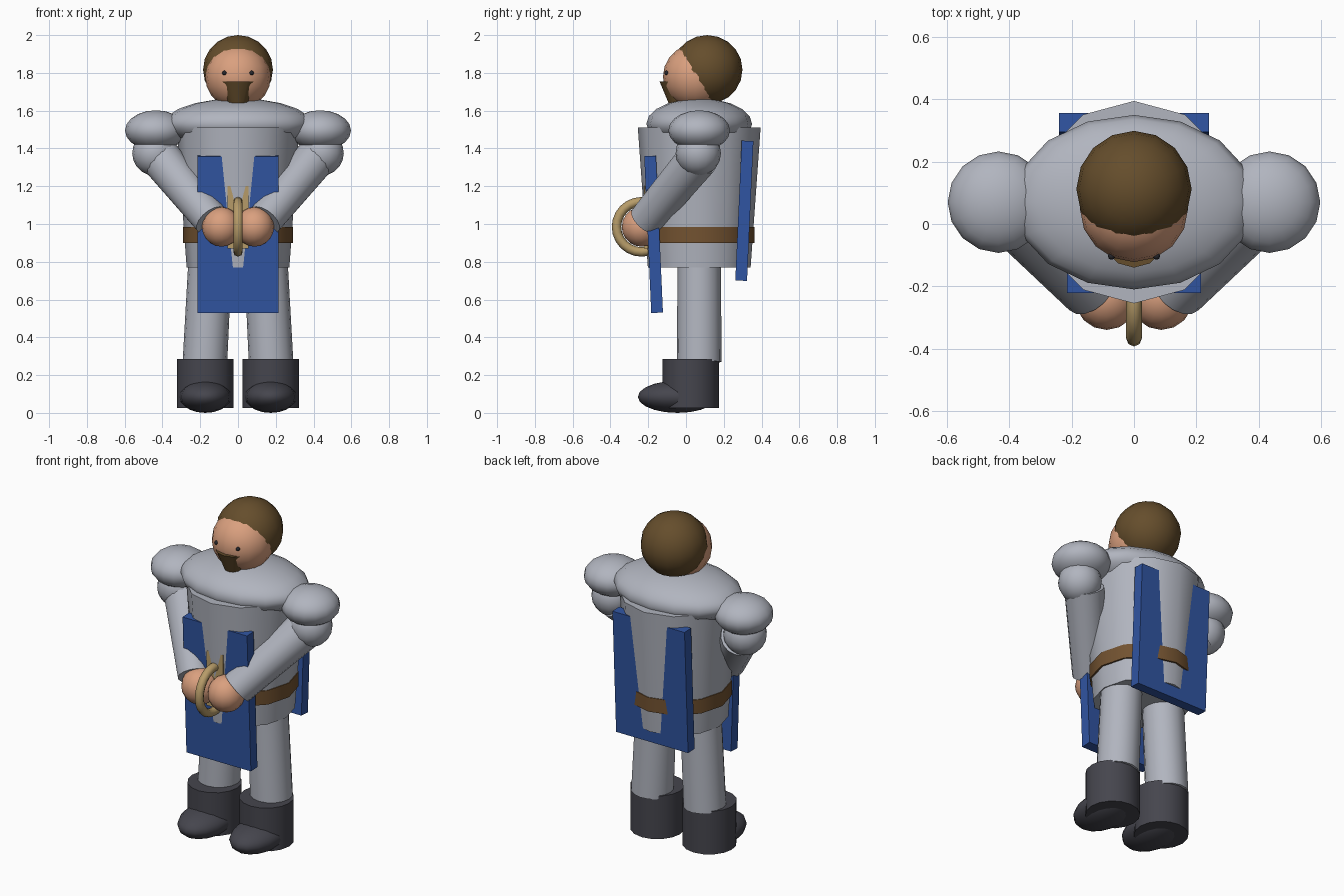
import bpy, math
from mathutils import Vector

if "Cube" in bpy.data.objects:
    bpy.data.objects.remove(bpy.data.objects["Cube"], do_unlink=True)


def material(name, rgb):
    m = bpy.data.materials.new(name)
    m.use_nodes = True
    m.diffuse_color = (*rgb, 1)
    m.node_tree.nodes["Principled BSDF"].inputs["Base Color"].default_value = (*rgb, 1)
    return m


mail = material("mail grey", (0.44, 0.46, 0.52))
blue = material("tabard blue", (0.03, 0.09, 0.36))
skin = material("skin", (0.70, 0.35, 0.21))
hair_brown = material("hair brown", (0.13, 0.075, 0.025))
leather = material("belt leather", (0.17, 0.085, 0.03))
boot_dark = material("boot dark", (0.06, 0.06, 0.075))
brass = material("brass", (0.47, 0.33, 0.14))
eye_dark = material("eye dark", (0.02, 0.02, 0.025))


def finish(name, mat, smooth=True):
    ob = bpy.context.object
    ob.name = name
    ob.data.materials.append(mat)
    if smooth:
        bpy.ops.object.shade_smooth_by_angle(angle=math.radians(50))
    return ob


def ball(name, mat, centre, radii, segments=16, rings=10):
    bpy.ops.mesh.primitive_uv_sphere_add(segments=segments, ring_count=rings, location=centre)
    bpy.context.object.scale = radii
    return finish(name, mat)


def taper(name, mat, start, end, r1, r2, sides=16):
    a, b = Vector(start), Vector(end)
    bpy.ops.mesh.primitive_cone_add(vertices=sides, radius1=r1, radius2=r2,
                                    depth=(b - a).length, location=(a + b) / 2)
    bpy.context.object.rotation_euler = (b - a).to_track_quat("Z", "Y").to_euler()
    return finish(name, mat)


def panel(name, mat, bottom, top, width, thick):
    """Upright slab leaning in y, given by (y, z) of its two end centres."""
    (y1, z1), (y2, z2) = bottom, top
    bpy.ops.mesh.primitive_cube_add(size=1, location=(0, (y1 + y2) / 2, (z1 + z2) / 2))
    ob = bpy.context.object
    ob.scale = (width, thick, math.hypot(y2 - y1, z2 - z1))
    ob.rotation_euler.x = -math.atan2(y2 - y1, z2 - z1)
    return finish(name, mat, smooth=False)


# Torso, a twelve-sided taper with a corner at the front
BODY_Y = 0.07
torso = taper("torso", mail, (0, BODY_Y, 0.77), (0, BODY_Y, 1.51), 0.272, 0.325, 12)
bpy.ops.object.shade_smooth()
taper("belt", leather, (0, BODY_Y, 0.9), (0, BODY_Y, 0.985), 0.292, 0.292, 12)
ball("shoulder_yoke", mail, (0, BODY_Y, 1.53), (0.39, 0.28, 0.135))

# Tabard panels, with the torso corner showing through them
panel("tabard_front", blue, (-0.153, 0.53), (-0.19, 1.36), 0.43, 0.062)
panel("tabard_back", blue, (0.292, 0.70), (0.326, 1.44), 0.48, 0.062)
panel("belt_plate", brass, (-0.212, 0.87), (-0.212, 1.2), 0.11, 0.02)

# Head
ball("head", skin, (0, 0.05, 1.78), (0.174, 0.172, 0.172))
ball("hair", hair_brown, (0, 0.112, 1.817), (0.185, 0.187, 0.183))
taper("beard", hair_brown, (0, -0.04, 1.635), (0, -0.04, 1.755), 0.05, 0.1, 12)

# Limbs, one set per side
for side, s in (("left", 1), ("right", -1)):
    ball(side + "_eye", eye_dark, (s * 0.072, -0.103, 1.8), (0.012, 0.012, 0.012), 8, 6)
    ball(side + "_pauldron", mail, (s * 0.435, BODY_Y, 1.495), (0.163, 0.163, 0.107))
    ball(side + "_upper_arm", mail, (s * 0.44, 0.065, 1.375), (0.12, 0.12, 0.12))
    taper(side + "_forearm", mail, (s * 0.41, 0.065, 1.35), (s * 0.14, -0.21, 1.02), 0.11, 0.095)
    ball(side + "_hand", skin, (s * 0.088, -0.235, 0.985), (0.103, 0.105, 0.105))
    taper(side + "_leg", mail, (s * 0.175, BODY_Y, 0.27), (s * 0.148, BODY_Y, 0.8), 0.118, 0.115)
    taper(side + "_boot_shaft", boot_dark, (s * 0.173, 0.025, 0.025), (s * 0.173, 0.025, 0.285), 0.15, 0.15)
    ball(side + "_boot_foot", boot_dark, (s * 0.173, -0.045, 0.085), (0.137, 0.21, 0.085))

# Ring held between the hands
bpy.ops.mesh.primitive_torus_add(major_radius=0.133, minor_radius=0.025, major_segments=24,
                                 minor_segments=8, location=(0, -0.235, 0.985),
                                 rotation=(0, math.pi / 2, 0))
finish("held_ring", brass)
